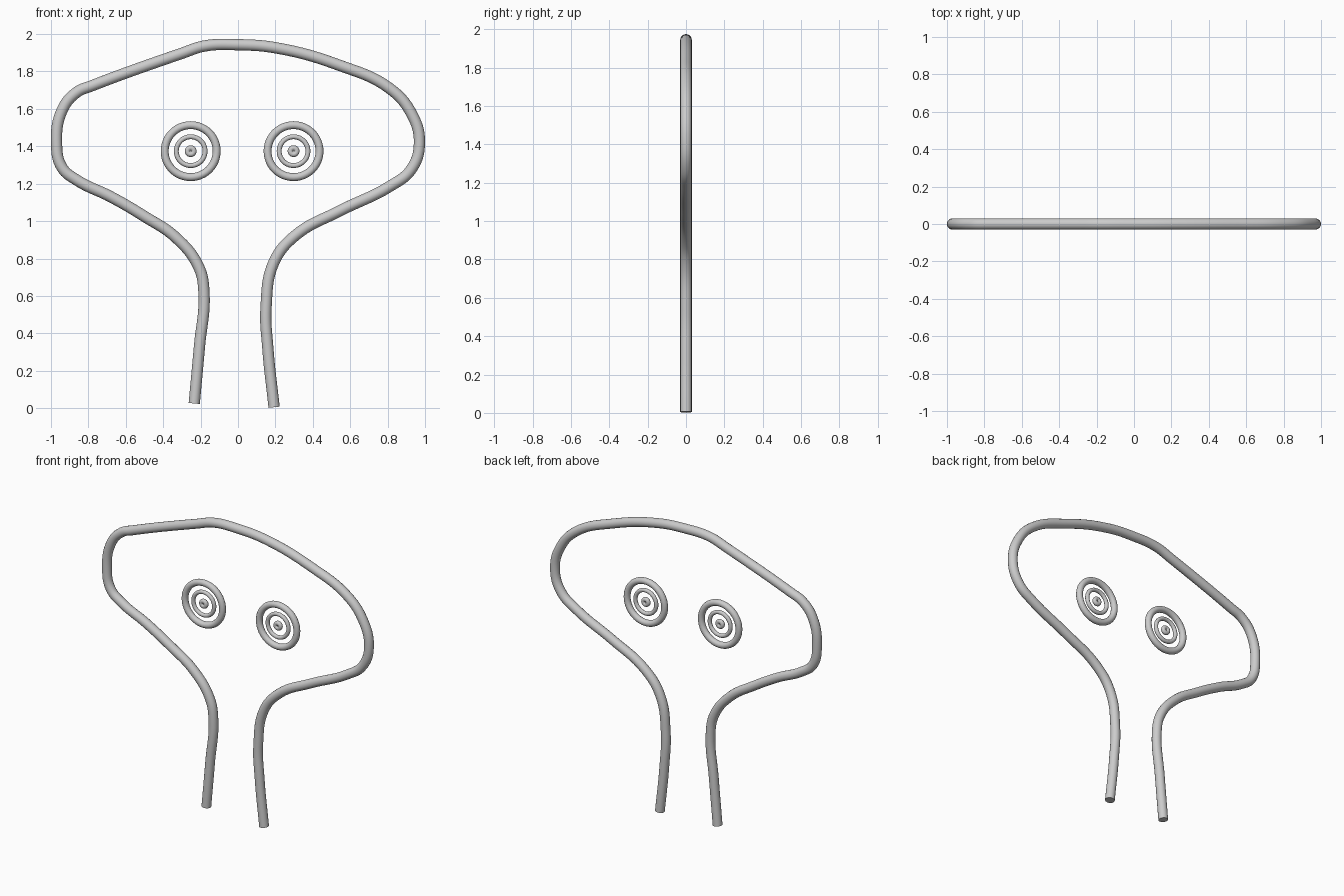
import bpy, math

if "Cube" in bpy.data.objects:
    bpy.data.objects.remove(bpy.data.objects["Cube"])

TUBE = 0.03

# Head and neck outline: one bent tube, listed as (x, z) from left foot to right foot
outline = [
    (-0.234, 0.025), (-0.206, 0.33), (-0.182, 0.62), (-0.21, 0.755), (-0.33, 0.91),
    (-0.50, 1.025), (-0.68, 1.13), (-0.86, 1.218), (-0.94, 1.285), (-0.97, 1.41),
    (-0.937, 1.60), (-0.86, 1.69), (-0.78, 1.724), (-0.30, 1.897), (-0.18, 1.936),
    (0.0, 1.943), (0.21, 1.925), (0.545, 1.832), (0.81, 1.71), (0.925, 1.58),
    (0.97, 1.42), (0.925, 1.275), (0.81, 1.185), (0.545, 1.055), (0.305, 0.922),
    (0.192, 0.78), (0.15, 0.54), (0.16, 0.315), (0.193, 0.005),
]
curve = bpy.data.curves.new("head_outline", 'CURVE')
curve.dimensions = '3D'
curve.bevel_depth = TUBE
curve.bevel_resolution = 6
curve.resolution_u = 8
curve.use_fill_caps = True
spline = curve.splines.new('BEZIER')
spline.bezier_points.add(len(outline) - 1)
for p, (x, z) in zip(spline.bezier_points, outline):
    p.co = (x, 0, z)
    p.handle_left_type = p.handle_right_type = 'AUTO'
tube = bpy.data.objects.new("head_outline", curve)
bpy.context.collection.objects.link(tube)
bpy.context.view_layer.objects.active = tube
tube.select_set(True)
bpy.ops.object.convert(target='MESH')
bpy.ops.object.shade_smooth_by_angle()


def ring(name, x, major, minor):
    bpy.ops.mesh.primitive_torus_add(
        major_radius=major, minor_radius=minor, major_segments=48, minor_segments=16,
        location=(x, 0, 1.374), rotation=(math.pi / 2, 0, 0))
    bpy.context.object.name = name
    bpy.ops.object.shade_smooth_by_angle()


# Eyes: concentric rings around a small closed bead
for side, x in (("left", -0.253), ("right", 0.297)):
    ring(side + "_eye_outer_ring", x, 0.139, 0.021)
    ring(side + "_eye_inner_ring", x, 0.077, 0.013)
    ring(side + "_eye_pupil", x, 0.017, 0.0145)
